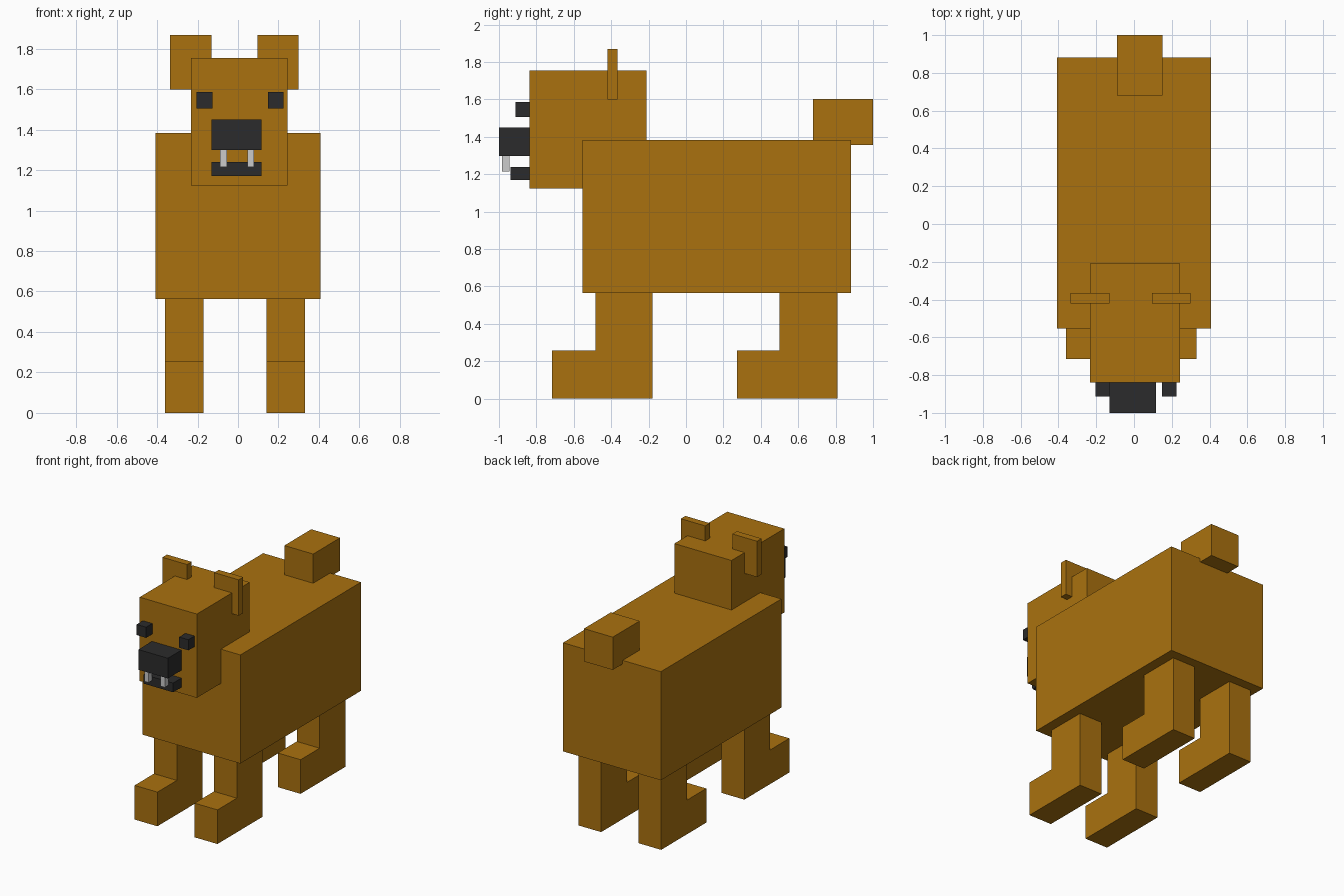
import bpy
import bmesh

if "Cube" in bpy.data.objects:
    bpy.data.objects.remove(bpy.data.objects["Cube"])


def material(name, rgb):
    m = bpy.data.materials.new(name)
    m.diffuse_color = (*rgb, 1)
    m.use_nodes = True
    m.node_tree.nodes["Principled BSDF"].inputs["Base Color"].default_value = m.diffuse_color
    return m


FUR = material("brown_fur", (0.402, 0.167, 0.0048))
DARK = material("dark", (0.0242, 0.0242, 0.025))


def finish(name, bm, mat):
    bmesh.ops.recalc_face_normals(bm, faces=bm.faces)
    me = bpy.data.meshes.new(name)
    bm.to_mesh(me)
    bm.free()
    if mat:
        me.materials.append(mat)
    ob = bpy.data.objects.new(name, me)
    bpy.context.collection.objects.link(ob)


def box(name, x, y, z, mat=None):
    """Box from (min, max) ranges on each axis."""
    bm = bmesh.new()
    bmesh.ops.create_cube(bm, size=1)
    for v in bm.verts:
        for i, (lo, hi) in enumerate((x, y, z)):
            v.co[i] = hi if v.co[i] > 0 else lo
    finish(name, bm, mat)


def side_profile(name, x, points, mat):
    """Side outline (y, z) extruded across the x range."""
    bm = bmesh.new()
    face = bm.faces.new([bm.verts.new((x[0], y, z)) for y, z in points])
    ext = bmesh.ops.extrude_face_region(bm, geom=[face], use_keep_orig=True)
    for v in ext["geom"]:
        if isinstance(v, bmesh.types.BMVert):
            v.co.x = x[1]
    finish(name, bm, mat)


# Body, head and tail
box("body", (-0.408, 0.407), (-0.553, 0.882), (0.564, 1.382), FUR)
box("head", (-0.232, 0.244), (-0.838, -0.21), (1.124, 1.755), FUR)
box("tail", (-0.09, 0.15), (0.68, 1.0), (1.355, 1.602), FUR)

# L-shaped legs with feet pointing forward
for side, x in (("left", (-0.36, -0.17)), ("right", (0.14, 0.33))):
    for end, toe, shin, heel in (("front", -0.716, -0.485, -0.18),
                                 ("back", 0.273, 0.5, 0.81)):
        side_profile(f"{end}_leg_{side}", x,
                     [(toe, 0), (heel, 0), (heel, 0.565), (shin, 0.565),
                      (shin, 0.257), (toe, 0.257)], FUR)

# Ears, eyes and fangs, one per side
for side, ear, eye, fang in (
        ("left", (-0.335, -0.13), (-0.205, -0.127), (-0.09, -0.055)),
        ("right", (0.096, 0.3), (0.149, 0.225), (0.046, 0.08))):
    box(f"ear_{side}", ear, (-0.42, -0.366), (1.598, 1.868), FUR)
    box(f"eye_{side}", eye, (-0.912, -0.83), (1.505, 1.585), DARK)
    box(f"fang_{side}", fang, (-0.985, -0.943), (1.215, 1.31))

# Snout and lower jaw
box("snout", (-0.13, 0.116), (-1.0, -0.83), (1.298, 1.45), DARK)
box("lower_jaw", (-0.13, 0.116), (-0.938, -0.83), (1.17, 1.239), DARK)
